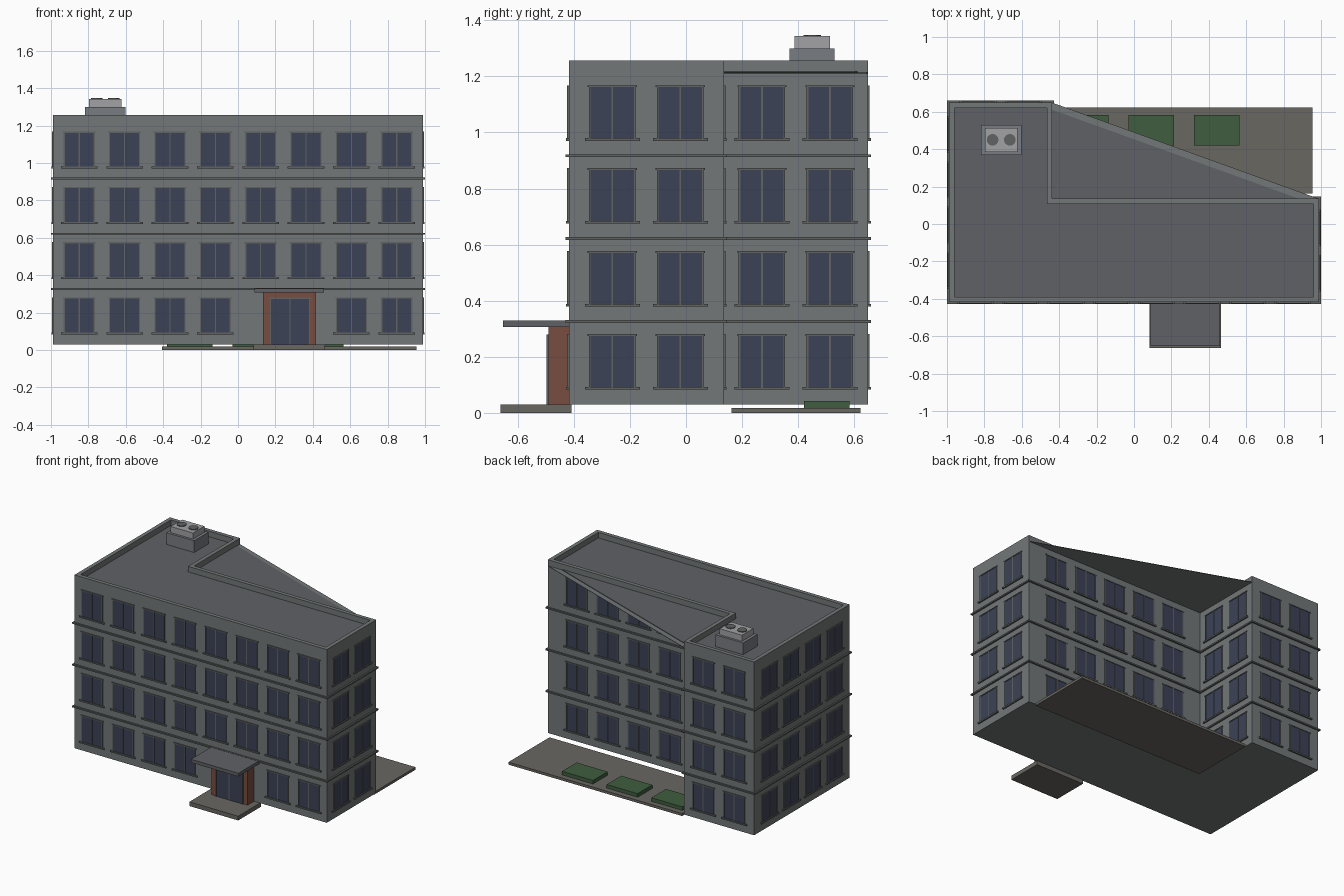
import bpy, bmesh
from mathutils import Matrix, Vector

if "Cube" in bpy.data.objects:
    bpy.data.objects.remove(bpy.data.objects["Cube"])

# L-shaped plan: corner x, corner y, outward signs
X0, X1, XN = -0.988, 0.988, -0.438
Y0, Y1, YN = -0.418, 0.649, 0.135
PLAN = [(X0, Y0, -1, -1), (X1, Y0, 1, -1), (X1, YN, 1, 1),
        (XN, YN, 1, 1), (XN, Y1, 1, 1), (X0, Y1, -1, 1)]
BASE, FLOOR, ROOF, TOP = 0.03, 0.2957, 1.213, 1.256
PITCH = 0.2425


def mat(name, r, g, b):
    m = bpy.data.materials.new(name)
    m.diffuse_color = (r, g, b, 1)
    m.use_nodes = True
    m.node_tree.nodes["Principled BSDF"].inputs["Base Color"].default_value = m.diffuse_color
    return m


WALL = mat("wall_grey", 0.17, 0.185, 0.185)
TRIM = mat("trim_grey", 0.12, 0.125, 0.125)
ROOFM = mat("roof_grey", 0.115, 0.12, 0.13)
GLASS = mat("dark_glass", 0.045, 0.055, 0.095)
BRICK = mat("red_brick", 0.19, 0.075, 0.05)
GREEN = mat("planting_green", 0.05, 0.11, 0.05)
PAVE = mat("paving", 0.14, 0.135, 0.12)
METAL = mat("light_metal", 0.36, 0.36, 0.38)
STEEL = mat("mid_metal", 0.19, 0.2, 0.22)


def finish(bm, name, material):
    bmesh.ops.recalc_face_normals(bm, faces=bm.faces)
    me = bpy.data.meshes.new(name)
    bm.to_mesh(me)
    bm.free()
    me.materials.append(material)
    ob = bpy.data.objects.new(name, me)
    bpy.context.collection.objects.link(ob)
    return ob


def add_box(bm, lo, hi, frame=Matrix()):
    lo, hi = Vector(lo), Vector(hi)
    m = frame @ Matrix.Translation((lo + hi) / 2) @ Matrix.Diagonal((*(hi - lo), 1))
    bmesh.ops.create_cube(bm, size=1, matrix=m)


def box(name, lo, hi, material):
    bm = bmesh.new()
    add_box(bm, lo, hi)
    return finish(bm, name, material)


def offset(d):
    return [(x + sx * d, y + sy * d) for x, y, sx, sy in PLAN]


def prism(name, loops, z0, z1, material):
    bm = bmesh.new()
    faces = [bm.faces.new([bm.verts.new((x, y, z0)) for x, y in lp]) for lp in loops]
    bmesh.ops.remove_doubles(bm, verts=bm.verts, dist=1e-5)
    geo = bmesh.ops.extrude_face_region(bm, geom=bm.faces[:], use_keep_orig=True)["geom"]
    bmesh.ops.translate(bm, vec=(0, 0, z1 - z0),
                        verts=[v for v in geo if isinstance(v, bmesh.types.BMVert)])
    return finish(bm, name, material)


# Walls, floor bands and parapet
outer, inner = offset(0), offset(-0.028)
prism("walls", [outer], BASE, ROOF, WALL)
for k in (1, 2, 3):
    z = BASE + k * FLOOR
    prism(f"floor_band_{k}", [offset(0.011)], z - 0.005, z + 0.005, TRIM)
ring = [(outer[i], outer[(i + 1) % 6], inner[(i + 1) % 6], inner[i]) for i in range(6)]
prism("parapet", ring, ROOF, TOP, WALL)

# Roof deck spans the notch with a diagonal edge
prism("roof_overhang", [[outer[2], outer[4], outer[3]]], ROOF - 0.003, ROOF, WALL)
prism("roof_deck", [[p for i, p in enumerate(inner) if i != 3]], ROOF, ROOF + 0.004, ROOFM)

# Windows at a fixed pitch, centred on each wall
glass, frames, sills = bmesh.new(), bmesh.new(), bmesh.new()
W, H = 0.078, 0.181
for e in range(6):
    a, b = Vector((*outer[e], 0)), Vector((*outer[(e + 1) % 6], 0))
    u = (b - a).normalized()
    n = Vector((u.y, -u.x, 0))
    count = int((b - a).length / PITCH)
    for k in range(4):
        for i in range(count):
            if e == 0 and k == 0 and i in (4, 5):
                continue
            c = (a + b) / 2 + u * (i - (count - 1) / 2) * PITCH
            c.z = BASE + k * FLOOR + 0.063
            f = Matrix.Translation(c) @ Matrix((u, n, (0, 0, 1))).transposed().to_4x4()
            add_box(glass, (-W, -0.004, 0), (W, 0.003, H), f)
            for s in (-1, 0, 1):
                x = s * (W + 0.002)
                add_box(frames, (x - 0.003, -0.004, 0), (x + 0.003, 0.006, H), f)
            add_box(frames, (-0.088, -0.004, H), (0.088, 0.006, H + 0.007), f)
            add_box(sills, (-0.098, -0.004, -0.01), (0.098, 0.01, 0), f)
finish(glass, "window_glass", GLASS)
finish(frames, "window_frames", TRIM)
finish(sills, "window_sills", TRIM)

# Entrance
box("entrance_portal", (0.135, -0.49, BASE), (0.418, Y0 + 0.005, 0.306), BRICK)
box("entrance_door_glass", (0.175, -0.494, BASE), (0.38, -0.488, 0.272), GLASS)
bm = bmesh.new()
for x in (0.173, 0.2775, 0.382):
    add_box(bm, (x - 0.003, -0.497, BASE), (x + 0.003, -0.488, 0.272))
add_box(bm, (0.166, -0.497, 0.272), (0.389, -0.488, 0.28))
finish(bm, "entrance_door_frame", TRIM)
box("entrance_canopy", (0.088, -0.653, 0.306), (0.46, Y0 + 0.005, 0.329), ROOFM)
box("entrance_step", (0.083, -0.662, 0), (0.465, -0.408, 0.03), PAVE)

# Courtyard and planters
box("courtyard_paving", (-0.405, 0.163, 0), (0.955, 0.622, 0.018), PAVE)
for i in range(3):
    x = -0.38 + i * 0.35
    box(f"planter_{i + 1}", (x, 0.42, 0.018), (x + 0.243, 0.583, 0.043), GREEN)

# Rooftop cooling unit
box("cooling_unit_base", (-0.818, 0.369, ROOF), (-0.602, 0.529, 1.3), STEEL)
box("cooling_unit_body", (-0.797, 0.386, 1.3), (-0.623, 0.513, 1.343), METAL)
for i, x in enumerate((-0.756, -0.664)):
    bm = bmesh.new()
    bmesh.ops.create_cone(bm, cap_ends=True, segments=24, radius1=0.031, radius2=0.031,
                          depth=0.008, matrix=Matrix.Translation((x, 0.45, 1.344)))
    finish(bm, f"cooling_fan_{i + 1}", TRIM)
